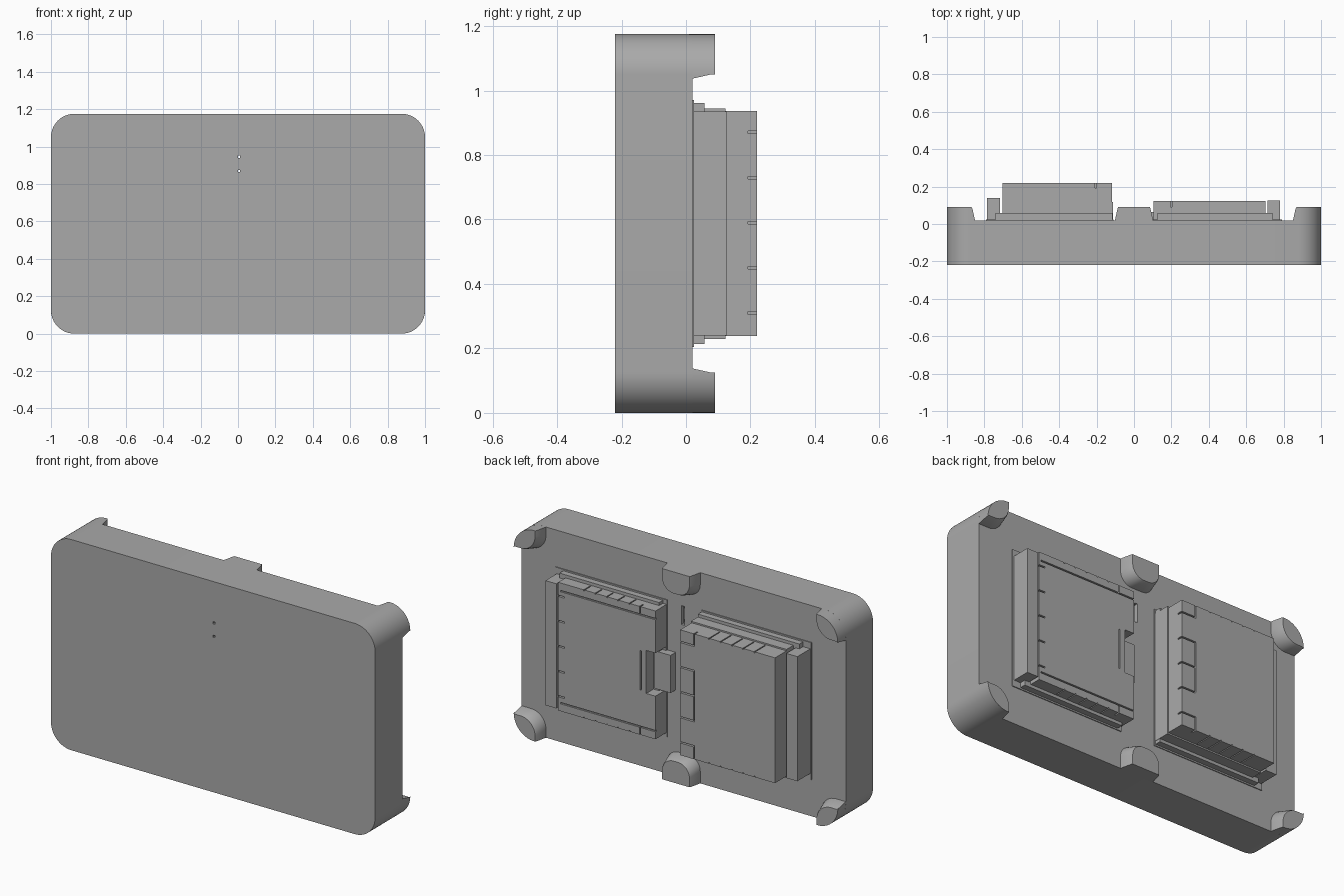
import bpy, bmesh, math

cube = bpy.data.objects.get("Cube")
if cube:
    bpy.data.objects.remove(cube, do_unlink=True)

W, H = 1.0, 1.175
FRONT, BACK = -0.22, 0.02
MID = H / 2

grey = bpy.data.materials.new("matte_grey")
grey.use_nodes = True
grey.diffuse_color = (0.4, 0.4, 0.4, 1)
grey.node_tree.nodes["Principled BSDF"].inputs["Base Color"].default_value = (0.4, 0.4, 0.4, 1)


def finish(name, bm):
    bmesh.ops.recalc_face_normals(bm, faces=bm.faces)
    mesh = bpy.data.meshes.new(name)
    bm.to_mesh(mesh)
    bm.free()
    mesh.materials.append(grey)
    ob = bpy.data.objects.new(name, mesh)
    bpy.context.scene.collection.objects.link(ob)
    return ob


def add_box(bm, x0, x1, y0, y1, z0, z1):
    verts = bmesh.ops.create_cube(bm, size=1)["verts"]
    for v in verts:
        v.co.x = x1 if v.co.x > 0 else x0
        v.co.y = y1 if v.co.y > 0 else y0
        v.co.z = z1 if v.co.z > 0 else z0


def boxes(name, items):
    bm = bmesh.new()
    for item in items:
        add_box(bm, *item)
    return finish(name, bm)


def outline(x0, x1, z0, z1, radii, steps=10):
    """Rounded rectangle; radii run from top right anticlockwise."""
    corners = ((x1, z1, -1, -1), (x0, z1, 1, -1), (x0, z0, 1, 1), (x1, z0, -1, 1))
    pts = []
    for i, ((x, z, sx, sz), r) in enumerate(zip(corners, radii)):
        n = steps if r else 0
        for k in range(n + 1):
            a = math.pi / 2 * (i + (k / n if n else 0))
            pts.append((x + sx * r + r * math.cos(a), z + sz * r + r * math.sin(a)))
    return pts


def loft(name, sections):
    """Join equal outlines placed at rising depths."""
    bm = bmesh.new()
    rings = [[bm.verts.new((x, y, z)) for x, z in pts] for y, pts in sections]
    for a, b in zip(rings, rings[1:]):
        for i in range(len(a)):
            j = (i + 1) % len(a)
            bm.faces.new((a[i], a[j], b[j], b[i]))
    bm.faces.new(rings[0])
    bm.faces.new(rings[-1])
    return finish(name, bm)


def smooth(ob):
    bpy.ops.object.select_all(action="DESELECT")
    ob.select_set(True)
    bpy.context.view_layer.objects.active = ob
    bpy.ops.object.shade_smooth_by_angle(angle=math.radians(30))


def carve(ob, items):
    cutter = boxes(ob.name + "_cutter", items)
    cutter.hide_render = True
    mod = ob.modifiers.new("cuts", "BOOLEAN")
    mod.operation, mod.solver = "DIFFERENCE", "EXACT"
    mod.use_self = True
    mod.object = cutter
    bpy.context.view_layer.objects.active = ob
    bpy.ops.object.modifier_apply(modifier=mod.name)
    bpy.data.objects.remove(cutter, do_unlink=True)


# Main housing with a pair of pinholes and a small rear slot
R = 0.125
shape = outline(-W, W, 0, H, [R] * 4, 16)
body = loft("housing", [(FRONT, shape), (BACK, shape)])
carve(body, [(-0.001, 0.011, FRONT - 0.1, BACK + 0.1, z - 0.006, z + 0.006) for z in (0.87, 0.945)]
      + [(-0.004, 0.014, BACK - 0.02, BACK + 0.1, 0.855, 0.96)])
smooth(body)

# Tapered feet, drawn for the top and mirrored to the bottom
DEPTHS = ((BACK - 0.01, 0), (BACK, 0), (0.082, 0.014), (0.09, 0.018))


def foot(name, x0, x1, radii, taper_right, sx, top):
    secs = []
    for y, t in DEPTHS:
        pts = outline(x0 + t, x1 - t * taper_right, 1.037 + t, H, radii)
        secs.append((y, [(x * sx, z if top else H - z) for x, z in pts]))
    smooth(loft(name, secs))


for top, level in ((True, "upper"), (False, "lower")):
    foot(level + "_middle_foot", -0.102, 0.102, (0, 0, 0.07, 0.07), 1, 1, top)
    for sx, side in ((1, "left"), (-1, "right")):
        foot(f"{level}_{side}_foot", 0.85, W, (R, 0, 0.09, 0), 0, sx, top)

# Mounting plates and stepped flanges behind both modules
for side, x0, x1 in (("right", -0.79, -0.11), ("left", 0.1, 0.79)):
    boxes(side + "_mount_plate", [(x0, x1, 0.01, 0.025, 0.205, 0.97)])
boxes("right_flange", [(-0.74, -0.115, 0.01, 0.058, 0.213, 0.962)])
boxes("left_flange", [(0.125, 0.74, 0.01, 0.058, 0.213, 0.962)])

# Side rails
boxes("right_rail", [(-0.785, -0.717, 0.01, 0.14, 0.24, 0.935)])
boxes("left_rail", [(0.713, 0.78, 0.01, 0.125, 0.24, 0.935)])

LEVELS = (0.31, 0.45, 0.59, 0.73, 0.87)


def vents(start, y0, y1, edge):
    """Fine grooves over the top and bottom faces."""
    cuts = []
    for i in range(5):
        x = start + i * 0.07
        cuts += [(x, x + 0.006, y0, y1, edge - 0.006, 1.1),
                 (x, x + 0.006, y0, y1, 0, H - edge + 0.006)]
    return cuts


# Tall right module: wide base, slightly narrower cover with latch slots
boxes("tall_module_base", [(-0.703, -0.113, 0.01, 0.118, 0.23, 0.945)])
tall = boxes("tall_module_cover", [(-0.703, -0.118, 0.1, 0.22, 0.238, 0.937)])
cuts = [(-0.205, 0, 0.192, 0.3, z - 0.004, z + 0.004) for z in LEVELS]
for z0, z1 in ((0.866, 1.1), (0.45, 0.73), (0.1, 0.314)):
    cuts.append((-0.208, -0.201, 0.192, 0.3, z0, z1))
carve(tall, cuts + vents(-0.58, 0.125, 0.3, 0.937))

# Low left module: notched edge, long grooves and short ticks
low = boxes("low_module", [(0.103, 0.703, 0.01, 0.122, 0.23, 0.945)])
cuts = [(0.0, 0.16, 0.03, 0.3, 0.47, 0.71), (0.19, 0.197, 0.112, 0.3, 0.48, 0.7)]
cuts += [(0.0, 0.69, 0.112, 0.3, z - 0.004, z + 0.004) for z in (0.275, 0.9)]
cuts += [(0.195, 0.202, 0.092, 0.3, z0, z1) for z0, z1 in ((0.9, 1.1), (0.1, 0.275))]
cuts += [(0.665, 0.8, 0.105, 0.3, z - 0.004, z + 0.004) for z in LEVELS]
carve(low, cuts + vents(0.26, 0.065, 0.3, 0.945))

# Release tab in the notch
boxes("release_tab", [(0.05, 0.15, 0.01, 0.065, 0.48, 0.69)])
